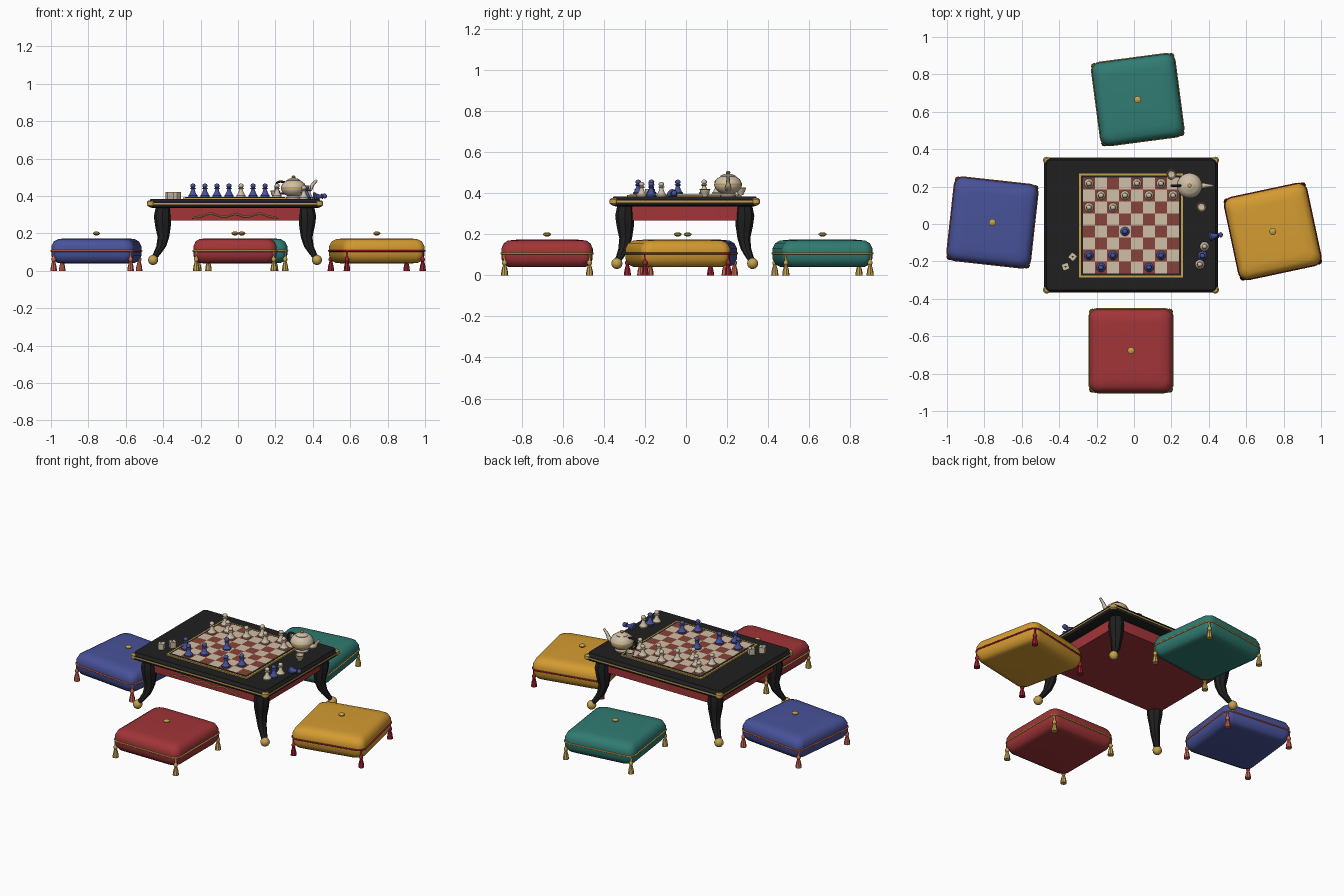
import bpy, bmesh, math
from mathutils import Matrix, Vector

if "Cube" in bpy.data.objects:
    bpy.data.objects.remove(bpy.data.objects["Cube"])


def material(name, r, g, b):
    m = bpy.data.materials.new(name)
    m.use_nodes = True
    m.diffuse_color = (r, g, b, 1)
    m.node_tree.nodes["Principled BSDF"].inputs["Base Color"].default_value = (r, g, b, 1)
    return m


RED = material("crimson", .36, .035, .04)
BLUE = material("royal blue", .065, .085, .32)
YELLOW = material("saffron", .66, .33, .03)
TEAL = material("teal", .03, .2, .17)
BLACK = material("black lacquer", .014, .014, .014)
GOLD = material("gold", .56, .36, .08)
CREAM = material("cream", .62, .52, .38)
BRICK = material("brick red", .24, .055, .04)
CORAL = material("coral", .6, .13, .08)
WINE = material("wine red", .35, .015, .03)


def finish(name, bm, mats, matrix=Matrix(), angle=40):
    bmesh.ops.recalc_face_normals(bm, faces=bm.faces)
    me = bpy.data.meshes.new(name)
    bm.to_mesh(me)
    bm.free()
    ob = bpy.data.objects.new(name, me)
    bpy.context.collection.objects.link(ob)
    for m in mats:
        me.materials.append(m)
    ob.matrix_world = matrix
    bpy.ops.object.select_all(action='DESELECT')
    ob.select_set(True)
    bpy.context.view_layer.objects.active = ob
    bpy.ops.object.shade_smooth_by_angle(angle=math.radians(angle))
    return ob


def loft(name, rings, mats, matrix=Matrix(), angle=40, pick=None):
    """Skin a stack of rings; pick(z) chooses the colour of each band."""
    bm = bmesh.new()
    rows = [[bm.verts.new(p) for p in r] for r in rings]
    for a, b in zip(rows, rows[1:]):
        for i in range(len(a)):
            j = (i + 1) % len(a)
            bm.faces.new((a[i], a[j], b[j], b[i]))
    bm.faces.new(rows[0])
    bm.faces.new(rows[-1])
    if pick:
        for f in bm.faces:
            f.material_index = pick(f.calc_center_median().z)
    return finish(name, bm, mats, matrix, angle)


def circle(r, z, n=12, x=0, y=0):
    return [(x + r * math.cos(2 * math.pi * i / n), y + r * math.sin(2 * math.pi * i / n), z) for i in range(n)]


def rounded(hx, hy, r, z, n=5):
    pts = []
    for k, (sx, sy) in enumerate(((1, 1), (-1, 1), (-1, -1), (1, -1))):
        for i in range(n + 1):
            a = math.pi / 2 * (k + i / n)
            pts.append((sx * (hx - r) + r * math.cos(a), sy * (hy - r) + r * math.sin(a), z))
    return pts


def lathe(name, profile, mat, matrix=Matrix(), n=12, **kw):
    mats = mat if isinstance(mat, list) else [mat]
    return loft(name, [circle(r, z, n) for r, z in profile], mats, matrix, **kw)


def slab(name, hx, hy, r, z0, z1, mat, matrix):
    return loft(name, [rounded(hx, hy, r, z0), rounded(hx, hy, r, z1)], [mat], matrix)


def tube(name, pts, radius, mat, matrix=Matrix(), closed=False, radii=None, kind='POLY'):
    cu = bpy.data.curves.new(name, 'CURVE')
    cu.dimensions = '3D'
    cu.bevel_depth = radius
    cu.bevel_resolution = 2
    cu.use_fill_caps = True
    s = cu.splines.new(kind)
    s.points.add(len(pts) - 1)
    for i, p in enumerate(pts):
        s.points[i].co = (*p, 1)
        s.points[i].radius = radii[i] if radii else 1
    s.use_cyclic_u = closed
    if kind == 'NURBS':
        s.use_endpoint_u = True
        s.order_u = 3
    cu.materials.append(mat)
    ob = bpy.data.objects.new(name, cu)
    bpy.context.collection.objects.link(ob)
    ob.matrix_world = matrix


def at(x, y, z=0, deg=0):
    return Matrix.Translation((x, y, z)) @ Matrix.Rotation(math.radians(deg), 4, 'Z')


# Floor cushions with piping, corner tassels and a button
TASSEL = [(.018, 0), (.015, .025), (.008, .05), (.012, .057), (.012, .066), (.006, .074), (.006, .105)]
CUSHION = [(.165, .04), (.19, .042), (.208, .052), (.222, .08), (.223, .13), (.211, .157), (.19, .17), (.15, .174)]
for name, x, y, deg, cloth, trim in (("red", -.016, -.677, 0, RED, GOLD), ("blue", -.757, .008, -6.3, BLUE, CORAL),
                                     ("yellow", .742, -.04, 12, YELLOW, WINE), ("teal", .02, .665, 7.5, TEAL, GOLD)):
    m = at(x, y, 0, deg)
    loft(name + "_cushion", [rounded(h, h, .045, z) for h, z in CUSHION], [cloth], m, angle=60)
    tube(name + "_piping", rounded(.223, .223, .045, .107), .005, trim, m, True)
    for sx in (-1, 1):
        for sy in (-1, 1):
            lathe(name + "_tassel", TASSEL, trim, m @ at(sx * .207, sy * .207), 8)
    lathe(name + "_button", [(.008, .19), (.019, .197), (.019, .203), (.008, .21)], GOLD, m)

# Table top, gold band, corner caps and apron
T = at(-.016, -.006)
loft("table_top", [rounded(hx, hx - .105, .02, z) for hx, z in
                   ((.44, .335), (.46, .342), (.464, .352), (.464, .368), (.455, .378), (.452, .385))], [BLACK], T)
slab("gold_band", .466, .361, .02, .356, .364, GOLD, T)
slab("apron", .405, .3, .02, .268, .337, RED, T)
tube("apron_scroll", [(x, -.303, z) for x, z in ((-.23, .285), (-.19, .285), (-.13, .312), (-.06, .282), (0, .308),
                      (.06, .282), (.13, .312), (.19, .285), (.23, .285))], .004, GOLD, T, kind='NURBS')

# Curved legs ending in gold ball feet
LEG = ((.385, .29, .335, .04), (.388, .293, .29, .046), (.385, .29, .24, .042), (.383, .288, .18, .031),
       (.395, .298, .13, .026), (.415, .313, .095, .021), (.432, .327, .07, .018))
BALL = [(math.sin(a) * .027, -math.cos(a) * .027) for a in [.15 + i * .355 for i in range(9)]]
for sx in (-1, 1):
    for sy in (-1, 1):
        loft("leg", [circle(r, z, 8, sx * x, sy * y) for x, y, z, r in LEG], [BLACK], T, 30)
        lathe("ball_foot", BALL, GOLD, T @ at(sx * .438, sy * .331, .058))
        lathe("corner_cap", [(.012, .343), (.02, .35), (.02, .37), (.012, .377)], GOLD, T @ at(sx * .451, sy * .346))

# Game board with a gold frame and checked squares
B = at(-.016, -.008)
slab("board_frame", .279, .279, .004, .384, .393, GOLD, B)
slab("board_inlay", .268, .268, .004, .39, .394, BLACK, B)
bm = bmesh.new()
bmesh.ops.create_grid(bm, x_segments=8, y_segments=8, size=.257)
P = .257 / 4
for f in bm.faces:
    c = f.calc_center_median()
    f.material_index = (math.floor(c.x / P + 4) + math.floor(c.y / P + 4)) % 2
finish("board_squares", bm, [CREAM, BRICK], B @ at(0, 0, .3955))

# Playing pieces
PAWN = [(.024, 0), (.025, .008), (.019, .014), (.013, .026), (.009, .041), (.015, .044), (.015, .047), (.008, .05),
        (.013, .055), (.014, .061), (.011, .067), (.004, .071)]
for cells, mat, label in ((((0, 1), (1, 0), (2, 1), (5, 0), (6, 1), (3, 3)), BLUE, "blue_piece"),
                          (((0, 7), (4, 7), (6, 7), (1, 6), (3, 6), (5, 6), (7, 6), (0, 5), (2, 5)), CREAM, "cream_piece")):
    for c, r in cells:
        lathe(label, PAWN, mat, B @ at((c - 3.5) * P, (r - 3.5) * P, .3955))
for x, y, mat in ((.377, -.12, CREAM), (.366, -.17, BLUE), (.352, -.216, CREAM)):
    lathe("captured_piece", PAWN, mat, at(x, y, .385))
lathe("fallen_piece", PAWN, BLUE, at(.405, -.068, .395, 10) @ Matrix.Rotation(math.radians(85), 4, 'Y'))

# Dice with dark pips
for x, y, deg in ((-.366, -.228, 20), (-.328, -.175, 50)):
    m = at(x, y, .385, deg)
    slab("die", .018, .018, .004, 0, .036, CREAM, m)
    lathe("die_pip", [(.005, .0355), (.005, .037)], BLACK, m, 8)

# Teapot with gold band, spout, dark handle and lid
POT = at(.297, .205, .385)
lathe("teapot_body", [(.038, 0), (.04, .008), (.03, .014), (.045, .022), (.062, .038), (.068, .055), (.067, .064),
                      (.058, .083), (.042, .095), (.034, .098)], [CREAM, GOLD], POT, 20,
      pick=lambda z: 1 if .056 < z < .064 else 0)
lathe("teapot_lid", [(.036, .096), (.037, .1), (.022, .108), (.007, .111)], CREAM, POT, 16)
lathe("lid_knob", [(.005, .109), (.011, .114), (.011, .119), (.004, .124)], GOLD, POT)
tube("teapot_spout", [(.05, 0, .04), (.09, 0, .045), (.098, 0, .075), (.125, 0, .1)], .014, CREAM, POT,
     radii=(1.2, .9, .65, .5), kind='NURBS')
tube("teapot_handle", [(-.045, 0, .088), (-.085, 0, .1), (-.1, 0, .055), (-.085, 0, .025), (-.05, 0, .03)], .006, BLACK,
     POT, kind='NURBS')

# Tea cups
for x, y, z in ((.36, .092, .385), (.2, .266, .392)):
    lathe("tea_cup", [(.014, 0), (.014, .005), (.022, .016), (.026, .034), (.023, .034), (.018, .014), (.004, .012)],
          CREAM, at(x, y, z), 14)
    tube("cup_rim", circle(.025, .034, 14), .0025, GOLD, at(x, y, z), True)
